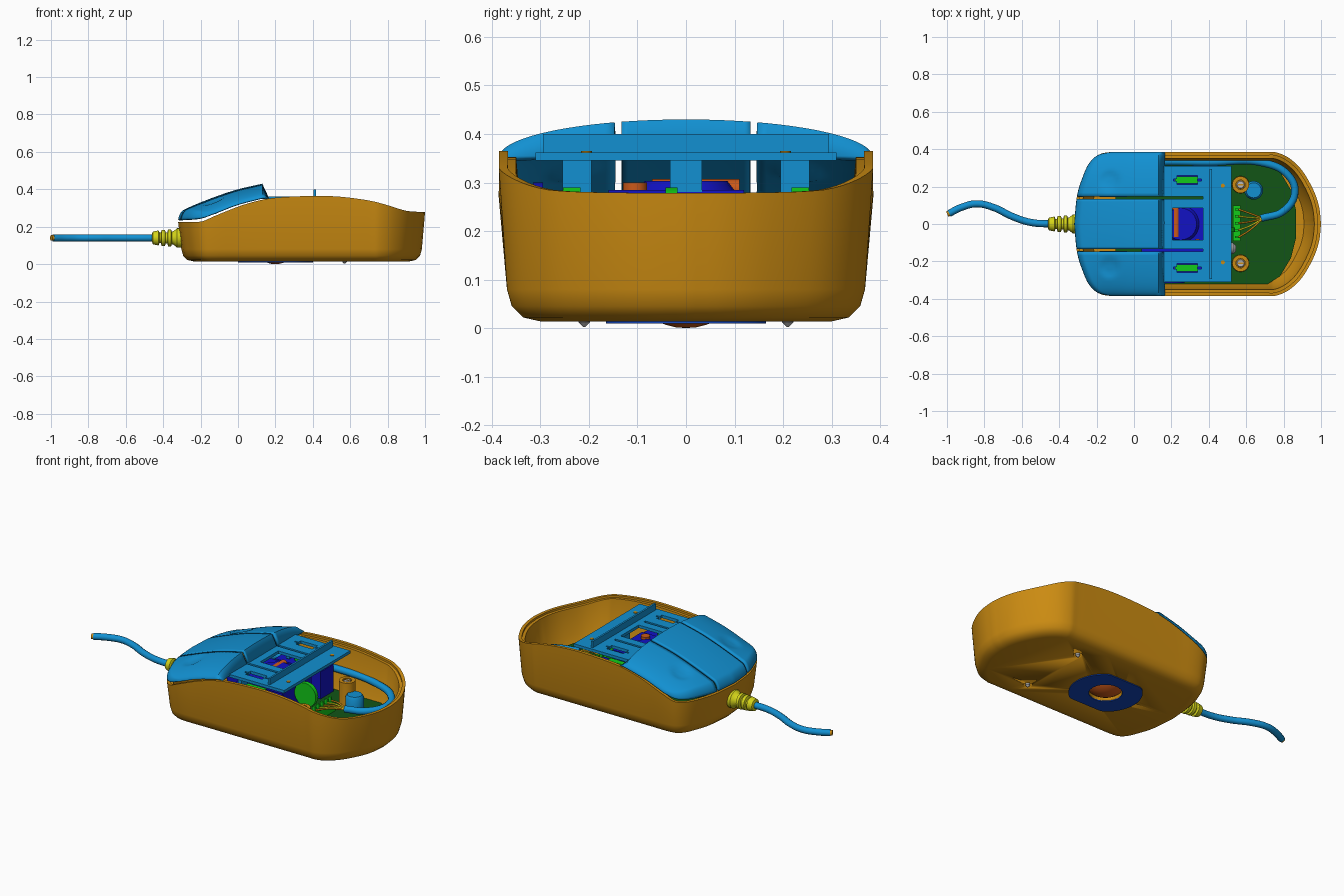
import bpy, bmesh, math
from mathutils import Vector

if "Cube" in bpy.data.objects:
    bpy.data.objects.remove(bpy.data.objects["Cube"])


def material(name, *rgb):
    m = bpy.data.materials.new(name)
    m.use_nodes = True
    m.diffuse_color = (*rgb, 1)
    m.node_tree.nodes["Principled BSDF"].inputs["Base Color"].default_value = (*rgb, 1)
    return m


ORANGE = material("casing orange", 0.6, 0.26, 0.006)
BLUE = material("cover blue", 0.006, 0.28, 0.64)
YELLOW = material("grommet yellow", 0.66, 0.66, 0.01)
DARK_BLUE = material("housing blue", 0.006, 0.006, 0.55)
NAVY = material("retainer blue", 0.006, 0.06, 0.5)
RUST = material("ball rust", 0.6, 0.1, 0.01)
GREEN = material("component green", 0.006, 0.6, 0.01)
BOARD = material("board green", 0.006, 0.09, 0.008)
GREY = material("metal grey", 0.5, 0.5, 0.5)


# ---- helpers ----
def finish(name, bm, mat, smooth=True):
    me = bpy.data.meshes.new(name)
    bm.to_mesh(me)
    bm.free()
    me.materials.append(mat)
    ob = bpy.data.objects.new(name, me)
    bpy.context.collection.objects.link(ob)
    bpy.ops.object.select_all(action='DESELECT')
    ob.select_set(True)
    bpy.context.view_layer.objects.active = ob
    if smooth:
        bpy.ops.object.shade_smooth_by_angle(angle=math.radians(35))
    return ob


def loft(name, rings, mat, closed=False):
    bm = bmesh.new()
    vs = [[bm.verts.new(p) for p in r] for r in rings]
    for a, b in list(zip(vs, vs[1:])) + ([(vs[-1], vs[0])] if closed else []):
        for i in range(len(a)):
            j = (i + 1) % len(a)
            bm.faces.new((a[i], a[j], b[j], b[i]))
    if not closed:
        bm.faces.new(vs[0])
        bm.faces.new(vs[-1])
    bmesh.ops.recalc_face_normals(bm, faces=bm.faces)
    return finish(name, bm, mat)


def lathe(name, profile, at, axis, mat, n=24):
    """Solid of revolution; profile holds (distance along axis, radius)."""
    turn = Vector((0, 0, 1)).rotation_difference(Vector(axis))
    rings = [[Vector(at) + turn @ Vector((r * math.cos(k * math.tau / n), r * math.sin(k * math.tau / n), h))
              for k in range(n)] for h, r in profile]
    return loft(name, rings, mat)


def box(name, x, y, z, mat):
    bm = bmesh.new()
    bmesh.ops.create_cube(bm, size=1)
    for v in bm.verts:
        v.co = [(a + b) / 2 + c * (b - a) for (a, b), c in zip((x, y, z), v.co)]
    return finish(name, bm, mat, False)


def cut(target, cutters):
    for c in cutters:
        m = target.modifiers.new("cut", 'BOOLEAN')
        m.operation, m.object, m.solver = 'DIFFERENCE', c, 'EXACT'
        bpy.context.view_layer.objects.active = target
        bpy.ops.object.modifier_apply(modifier=m.name)
        bpy.data.objects.remove(c)


def cable(name, pts, radius, mat):
    cu = bpy.data.curves.new(name, 'CURVE')
    cu.dimensions, cu.bevel_depth, cu.use_fill_caps = '3D', radius, True
    cu.resolution_u, cu.bevel_resolution = 8, 3
    s = cu.splines.new('BEZIER')
    s.bezier_points.add(len(pts) - 1)
    for b, p in zip(s.bezier_points, pts):
        b.co = p
        b.handle_left_type = b.handle_right_type = 'AUTO'
    cu.materials.append(mat)
    bpy.context.collection.objects.link(bpy.data.objects.new(name, cu))


def spline(pts, n=4):
    p = [Vector(q) for q in pts]
    p = [2 * p[0] - p[1]] + p + [2 * p[-1] - p[-2]]
    out = []
    for a, b, c, d in zip(p, p[1:], p[2:], p[3:]):
        for k in range(n):
            t = k / n
            out.append(0.5 * (2 * b + (c - a) * t + (2 * a - 5 * b + 4 * c - d) * t * t
                              + (3 * b - a - 3 * c + d) * t ** 3))
    return out + [p[-2]]


def table(pts):
    s = spline(pts)

    def f(x):
        for a, b in zip(s, s[1:]):
            if x <= b.x:
                return a.y + (b.y - a.y) * max(0, x - a.x) / max(b.x - a.x, 1e-6)
        return s[-1].y
    return f


# ---- lower casing: one outline lofted up, over the rim and down inside ----
nose = [(-.32, 0), (-.305, .15), (-.275, .25), (-.24, .325), (-.19, .37), (-.12, .385)]
tail = [(.76, .383), (.83, .352), (.9, .285), (.96, .18), (.99, .09), (1, 0)]
half = spline(nose + [(i / 10, .385) for i in range(8)] + tail)
half[0].y = half[-1].y = 0
outline = half + [Vector((p.x, -p.y)) for p in half[-2:0:-1]]
rim = table([(-.32, .225), (-.2, .227), (-.13, .255), (0, .307), (.1, .337), (.2, .355), (.4, .365),
             (.55, .36), (.7, .34), (.8, .315), (.9, .285), (1, .278)])


def ring(inset, z=None, drop=0.0):
    n, out = len(outline), []
    for i, p in enumerate(outline):
        t = (outline[(i + 1) % n] - outline[i - 1]).normalized()
        q = p + Vector((t.y, -t.x)) * inset
        out.append((q.x, q.y, rim(p.x) - drop if z is None else z))
    return out


casing = loft("casing", [ring(.085, .014), ring(.05, .022), ring(.027, .045), ring(.017, .08), ring(0),
                         ring(.018), ring(.018, drop=.012), ring(.035, drop=.012), ring(.055, .12),
                         ring(.09, .05)], ORANGE)
screw_y = (-.21, .21)
cut(casing, [lathe("ball_hole", [(-.1, .09), (.1, .09)], (.2, 0, 0), (0, 0, 1), ORANGE)] +
    [lathe("screw_hole", [(-.1, .025), (.1, .025)], (.57, y, 0), (0, 0, 1), ORANGE) for y in screw_y])

# ---- ball and its retainer on the underside ----
bm = bmesh.new()
bmesh.ops.create_uvsphere(bm, u_segments=32, v_segments=20, radius=.135)
bmesh.ops.translate(bm, verts=bm.verts, vec=(.2, 0, .135))
finish("ball", bm, RUST)


def oval(r, z, limit=1.0):
    return [(.2 + r * math.cos(k * math.tau / 48), max(-limit, min(limit, r * math.sin(k * math.tau / 48))), z)
            for k in range(48)]


loft("ball_retainer", [oval(.2, .009, .165), oval(.09, .009), oval(.09, .02), oval(.2, .02, .165)], NAVY, True)

# ---- raised button cover: three curved panels with gaps ----
front_x = table([(y, x) for x, y in nose])
edge = table([(-.32, .235), (-.2, .245), (-.1, .28), (0, .318), (.16, .36)])
crown = table([(-.32, .275), (-.27, .3), (-.2, .33), (-.1, .368), (0, .4), (.13, .43)])


def cover_height(x, y):
    side = math.sqrt(max(0, 1 - (y / .385) ** 2))
    lip = math.sqrt(1 - (1 - min((x - front_x(abs(y))) / .03, 1)) ** 2)
    dish = max(0, 1 - math.hypot(x + .13, abs(y) - .23) / .06)
    return edge(x) + (crown(x) - edge(x)) * side * lip - .01 * min(1, dish * 2)


def cover_panel(name, y0, y1):
    bm, rows, n = bmesh.new(), [], 20
    a0, a1 = math.asin(y0 / .385), math.asin(y1 / .385)
    ys = [.385 * math.sin(a0 + (a1 - a0) * j / n) for j in range(n + 1)]
    for i in range(31):
        row = []
        for y in ys:
            x = front_x(abs(y)) + (.13 - front_x(abs(y))) * (i / 30) ** 1.7
            row.append(bm.verts.new((x, y, cover_height(x, y))))
        rows.append(row)
    rows.append([bm.verts.new((.165, y, .355)) for y in ys])
    for a, b in zip(rows, rows[1:]):
        for j in range(n):
            bm.faces.new((a[j], b[j], b[j + 1], a[j + 1]))
    ob = finish(name, bm, BLUE)
    m = ob.modifiers.new("thickness", 'SOLIDIFY')
    m.thickness, m.offset = .014, -1


cover_panel("right_button", -.385, -.147)
cover_panel("middle_panel", -.133, .133)
cover_panel("left_button", .147, .385)

# ---- slotted plate behind the buttons ----
plate = box("cover_plate", (.15, .52), (-.31, .31), (.345, .362), BLUE)
slots = [box("window", (.205, .37), (-.085, .085), (.3, .4), BLUE)]
for s in (-1, 1):
    slots.append(box("slit", (.1, .37), (s * .14 - .007, s * .14 + .007), (.3, .4), BLUE))
    slot = box("slot", (.21, .36), (s * .235 - .025, s * .235 + .025), (.3, .4), BLUE)
    bm = bmesh.new()
    bm.from_mesh(slot.data)
    upright = [e for e in bm.edges if abs(e.verts[0].co.z - e.verts[1].co.z) > .05]
    bmesh.ops.bevel(bm, geom=upright, offset=.02, segments=4, affect='EDGES')
    bm.to_mesh(slot.data)
    bm.free()
    slots.append(slot)
cut(plate, slots)
box("cover_rib", (.405, .416), (-.295, .295), (.36, .4), BLUE)
box("middle_tab", (.39, .4), (-.033, .033), (.28, .346), BLUE)
for s in (-1, 1):
    box("side_tab", (.18, .2), (s * .225 - .03, s * .225 + .03), (.27, .346), BLUE)
    lathe("plate_pin", [(0, .011), (.005, .011)], (.475, s * .205, .36), (0, 0, 1), ORANGE, 12)

# ---- circuit board, screw posts and screws ----
shape = [(-.1, .33), (.7, .33), (.78, .28), (.84, .18), (.865, .08)]
shape += [(x, -y) for x, y in reversed(shape)]
loft("circuit_board", [[(x, y, z) for x, y in shape] for z in (.085, .1)], BOARD)
for y in screw_y:
    lathe("screw_post", [(.04, .055), (.11, .045), (.24, .045), (.24, .025), (.225, .025)], (.57, y, 0),
          (0, 0, 1), ORANGE)
    lathe("screw", [(.002, .002), (.012, .012), (.23, .012), (.232, .022), (.238, .018)], (.57, y, 0),
          (0, 0, 1), GREY, 16)
    box("screw_slot", (.555, .585), (y - .003, y + .003), (.238, .24), ORANGE)

# ---- tracking parts beneath the plate ----
box("ball_housing", (.04, .4), (-.16, .12), (.1, .285), DARK_BLUE)
lathe("housing_collar", [(0, .1), (.02, .085)], (.25, 0, .283), (0, 0, 1), DARK_BLUE)
lathe("roller", [(.1, .025), (.3, .025)], (.34, -.105, 0), (0, 0, 1), RUST)
lathe("front_roller", [(-.09, .022), (.09, .022)], (.225, .02, .285), (0, 1, 0), RUST)
for s in (-1, 1):
    box("switch", (.12, .42), (s * .235 - .06, s * .235 + .06), (.1, .26), DARK_BLUE)
    box("switch_key", (.22, .34), (s * .235 - .018, s * .235 + .018), (.26, .29), GREEN)
lathe("side_wheel", [(-.01, .07), (.01, .07)], (.2, -.305, .23), (0, 1, 0), DARK_BLUE, 16)
lathe("encoder_wheel", [(-.012, .07), (.012, .07)], (.47, -.03, .22), (0, 1, 0), GREEN)
lathe("sensor", [(0, .03), (.08, .03), (.095, .015)], (.45, -.13, .16), (1, 0, 0), GREY)
lathe("capacitor", [(.1, .05), (.17, .05), (.185, .04)], (.64, .18, 0), (0, 0, 1), BLUE)

# ---- connector with its wires ----
box("connector", (.53, .57), (-.09, .1), (.1, .16), GREEN)
for k in range(5):
    y = -.07 + k * .037
    box("connector_pin", (.54, .56), (y - .006, y + .006), (.16, .185), GREEN)
    cable("wire", [(.56, y, .165), (.62, y * .6 + .01, .175), (.69, .03, .165)], .005, (ORANGE, YELLOW)[k % 2])

# ---- cable and strain relief ----
cable("inner_cable", [(-.1, .29, .15), (.05, .325, .2), (.4, .33, .22), (.7, .325, .2), (.82, .265, .19),
                      (.86, .17, .18), (.8, .07, .17), (.68, .03, .165)], .02, BLUE)
cable("outer_cable", [(-.42, 0, .14), (-.55, .008, .14), (-.65, .04, .14), (-.75, .088, .14), (-.84, .108, .14),
                      (-.92, .09, .14), (-.988, .057, .14)], .019, BLUE)
lathe("cable_core", [(0, .015), (.016, .015)], (-.984, .059, .14), (-.9, -.43, 0), ORANGE)
lathe("strain_relief", [(-.46, .022), (-.455, .034), (-.425, .04), (-.42, .028), (-.412, .028), (-.408, .042),
                        (-.39, .042), (-.387, .03), (-.378, .03), (-.374, .045), (-.358, .045), (-.354, .035),
                        (-.345, .036), (-.325, .052), (-.3, .052)], (0, 0, .14), (1, 0, 0), YELLOW)
